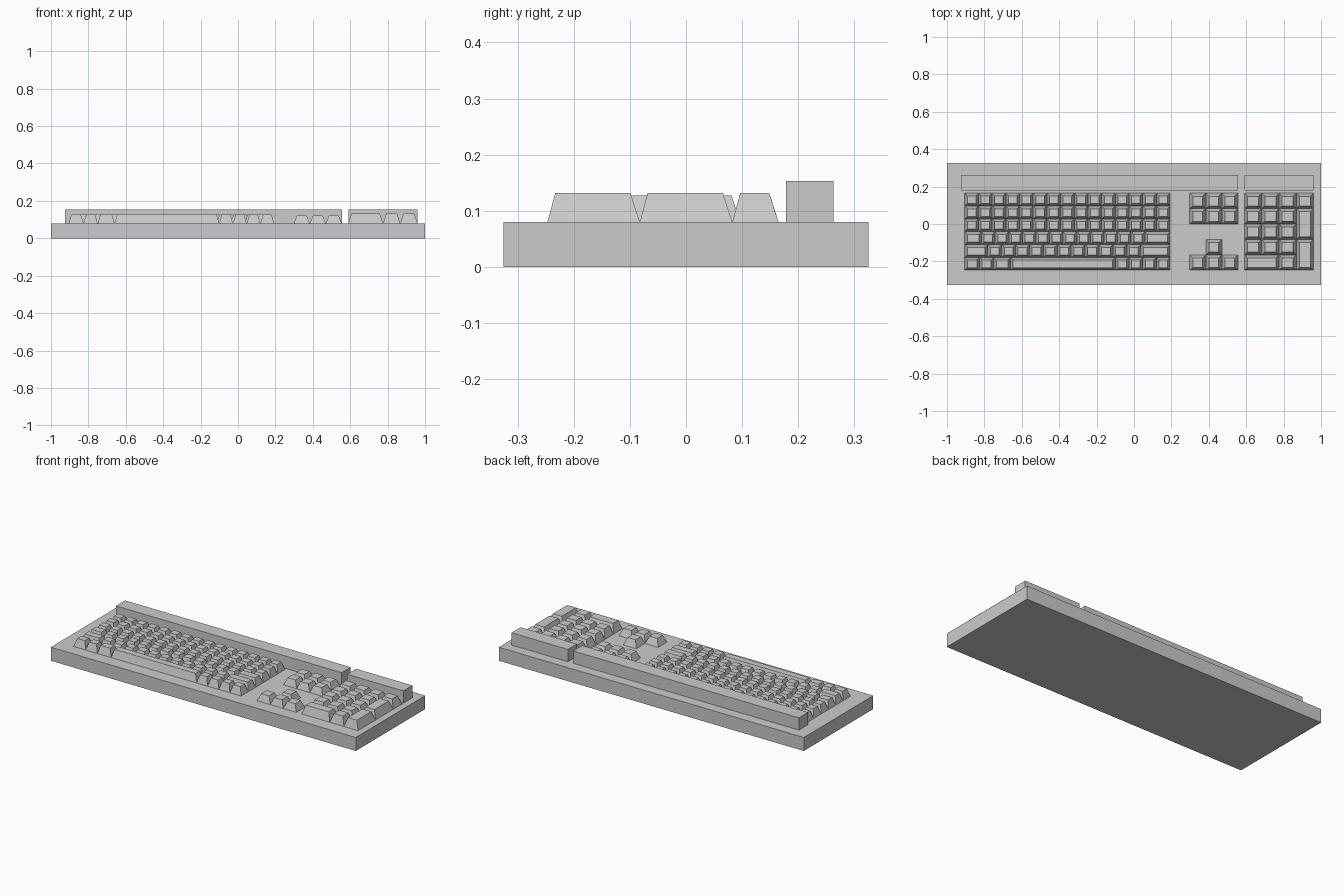
import bpy, bmesh

if "Cube" in bpy.data.objects:
    bpy.data.objects.remove(bpy.data.objects["Cube"])

BASE_Z = 0.08


def add_block(bm, x0, x1, y0, y1, z0, z1, side=0.0, front=0.0, back=0.0):
    """Box whose top can be inset to make a tapered keycap."""
    low = [(x0, y0), (x1, y0), (x1, y1), (x0, y1)]
    top = [(x0 + side, y0 + front), (x1 - side, y0 + front),
           (x1 - side, y1 - back), (x0 + side, y1 - back)]
    a = [bm.verts.new((x, y, z0)) for x, y in low]
    b = [bm.verts.new((x, y, z1)) for x, y in top]
    bm.faces.new(a[::-1])
    bm.faces.new(b)
    for i in range(4):
        j = (i + 1) % 4
        bm.faces.new((a[i], a[j], b[j], b[i]))


def make_object(name, blocks):
    bm = bmesh.new()
    for blk in blocks:
        add_block(bm, *blk)
    mesh = bpy.data.meshes.new(name)
    bm.to_mesh(mesh)
    bm.free()
    obj = bpy.data.objects.new(name, mesh)
    bpy.context.collection.objects.link(obj)
    return obj


def spread(start, end, count):
    return [start + (end - start) * i / count for i in range(count + 1)]


# Case and the two raised bars along the back
make_object("case", [(-1, 1, -0.325, 0.325, 0, BASE_Z)])
make_object("long_back_bar", [(-0.925, 0.555, 0.178, 0.263, BASE_Z, 0.153)])
make_object("short_back_bar", [(0.59, 0.96, 0.178, 0.263, BASE_Z, 0.153)])

# Main typing block: key boundaries of each row, back to front
L, R = -0.905, 0.193
even = spread(L, R, 15)
rows = [even, even, even,
        [L] + spread(-0.815, 0.058, 12) + [R],
        [L] + spread(-0.782, 0.036, 11) + [R],
        [L, -0.826, -0.75, -0.66] + spread(-0.10, R, 4)]
row_y = spread(0.165, -0.247, 6)
for r, xs in enumerate(rows):
    make_object(f"typing_row_{r + 1}",
                [(x0, x1, row_y[r + 1], row_y[r], BASE_Z, 0.127, 0.014, 0.013, 0.015)
                 for x0, x1 in zip(xs, xs[1:])])

# Shared grid rows for the two right-hand clusters
gy = spread(0.165, -0.247, 5)


def cluster(name, gx, cells, top):
    """cells: column, row, columns wide, rows deep"""
    make_object(name, [(gx[c], gx[c + w], gy[r + d], gy[r], BASE_Z, top,
                        0.017, 0.014, 0.017) for c, r, w, d in cells])


# Navigation and arrow keys
nav_x = spread(0.298, 0.555, 3)
cluster("navigation_keys", nav_x,
        [(c, r, 1, 1) for c in range(3) for r in range(2)], 0.122)
cluster("arrow_keys", nav_x,
        [(1, 3, 1, 1)] + [(c, 4, 1, 1) for c in range(3)], 0.122)

# Number pad with tall and wide keys
cluster("number_pad", spread(0.59, 0.96, 4),
        [(c, r, 1, 1) for c in range(3) for r in range(4)]
        + [(3, 0, 1, 1), (3, 1, 1, 2), (3, 3, 1, 2), (0, 4, 2, 1), (2, 4, 1, 1)],
        0.132)
